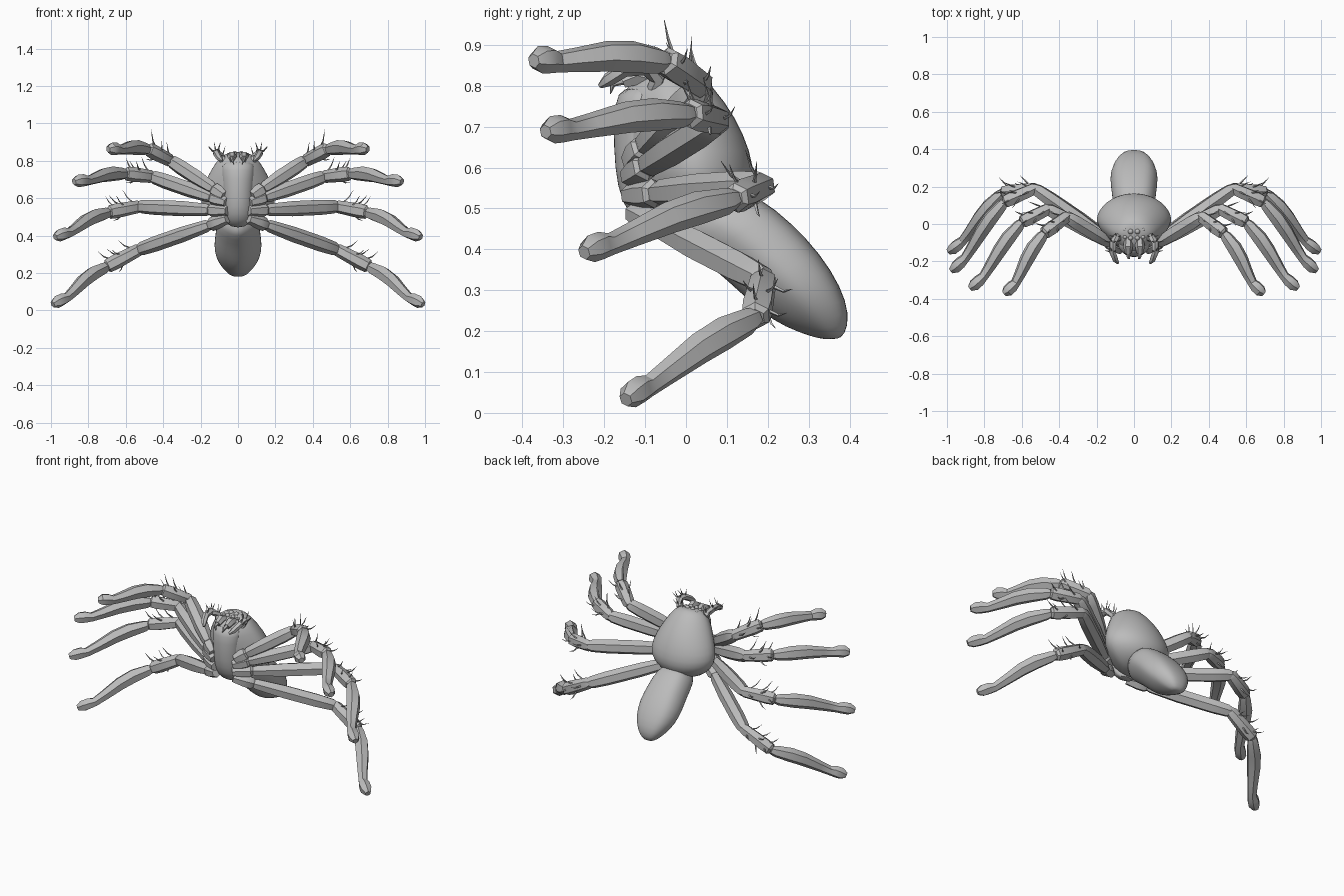
import bpy, bmesh, math, random
from mathutils import Vector

random.seed(4)
cube = bpy.data.objects.get("Cube")
if cube:
    bpy.data.objects.remove(cube)

grey = bpy.data.materials.new("plain grey")
grey.use_nodes = True
grey.diffuse_color = (0.5, 0.5, 0.5, 1)
grey.node_tree.nodes["Principled BSDF"].inputs["Base Color"].default_value = (0.5, 0.5, 0.5, 1)


def add_loft(bm, rings):
    """Skin a closed tube over rings of equal size and cap its ends."""
    loops = [[bm.verts.new(p) for p in ring] for ring in rings]
    n = len(loops[0])
    for a, b in zip(loops, loops[1:]):
        for i in range(n):
            bm.faces.new((a[i], a[(i + 1) % n], b[(i + 1) % n], b[i]))
    bm.faces.new(loops[0][::-1])
    bm.faces.new(loops[-1])


def add_tube(bm, path, radii, sides=6, up=(0, 0.5, 1)):
    """Tube along a path, with a radius at each point."""
    pts = [Vector(p) for p in path]
    rings = []
    for i, p in enumerate(pts):
        t = (pts[min(i + 1, len(pts) - 1)] - pts[max(i - 1, 0)]).normalized()
        u = t.cross(Vector(up)).normalized()
        v = u.cross(t)
        rings.append([p + radii[i] * (u * math.cos(a) + v * math.sin(a))
                      for a in (math.tau * k / sides for k in range(sides))])
    add_loft(bm, rings)


def finish(name, bm, mirror=True, smooth=0, angle=35):
    bmesh.ops.recalc_face_normals(bm, faces=bm.faces)
    mesh = bpy.data.meshes.new(name)
    bm.to_mesh(mesh)
    bm.free()
    mesh.materials.append(grey)
    obj = bpy.data.objects.new(name, mesh)
    bpy.context.collection.objects.link(obj)
    bpy.ops.object.select_all(action='DESELECT')
    obj.select_set(True)
    bpy.context.view_layer.objects.active = obj
    bpy.ops.object.shade_smooth_by_angle(angle=math.radians(angle))
    if smooth:
        sub = obj.modifiers.new("Subdivision", 'SUBSURF')
        sub.levels = sub.render_levels = smooth
    if mirror:
        obj.modifiers.new("Mirror", 'MIRROR')


def body(name, sections, taper, broad=1.0, sides=20):
    """Loft of (back point, belly point, half width) sections.
    taper narrows the belly side, broad below 1 squares the back."""
    bm = bmesh.new()
    rings = []
    for (by, bz), (fy, fz), w in sections:
        back, belly = Vector((0, by, bz)), Vector((0, fy, fz))
        mid, half = (back + belly) / 2, (back - belly) / 2
        ring = []
        for k in range(sides):
            a = math.tau * k / sides
            s, c = math.sin(a), math.cos(a)
            if s > 0:
                c = math.copysign(abs(c) ** broad, c)
            ring.append(mid + half * s + Vector((w * c * (1 + taper * min(s, 0)), 0, 0)))
        rings.append(ring)
    add_loft(bm, rings)
    finish(name, bm, mirror=False, smooth=1, angle=60)


body("carapace", [
    ((-0.01, 0.85), (-0.09, 0.835), 0.05),
    ((0.03, 0.84), (-0.15, 0.80), 0.10),
    ((0.10, 0.76), (-0.165, 0.75), 0.145),
    ((0.145, 0.68), (-0.16, 0.68), 0.185),
    ((0.17, 0.60), (-0.15, 0.60), 0.213),
    ((0.165, 0.54), (-0.13, 0.53), 0.19),
    ((0.12, 0.485), (-0.09, 0.47), 0.12),
    ((0.05, 0.46), (-0.05, 0.45), 0.05)], 0.35)

body("abdomen", [
    ((0.10, 0.56), (-0.03, 0.45), 0.07),
    ((0.18, 0.53), (0.0, 0.40), 0.115),
    ((0.26, 0.465), (0.07, 0.35), 0.12),
    ((0.33, 0.39), (0.13, 0.295), 0.132),
    ((0.38, 0.31), (0.185, 0.245), 0.12),
    ((0.402, 0.24), (0.24, 0.21), 0.085),
    ((0.39, 0.19), (0.31, 0.185), 0.045),
    ((0.37, 0.18), (0.34, 0.18), 0.02)], 0.3, broad=0.65)

# Flat plate between the leg bases
body("breastplate", [
    ((-0.04, 0.44), (-0.09, 0.445), 0.04),
    ((-0.05, 0.48), (-0.14, 0.48), 0.07),
    ((-0.05, 0.55), (-0.17, 0.55), 0.078),
    ((-0.05, 0.65), (-0.178, 0.65), 0.08),
    ((-0.05, 0.76), (-0.178, 0.76), 0.09),
    ((-0.05, 0.80), (-0.155, 0.80), 0.08)], 0.1)


def add_bristle(bm, root, direction, length):
    """Thin spine that bends upwards to a point."""
    d = Vector(direction).normalized()
    bend = Vector((0, 0, 0.25 * length))
    add_tube(bm, [root, root + d * length * 0.5, root + d * length + bend],
             [0.005, 0.0035, 0.0005], 4, up=(0.3, 0.2, 1))


# Legs: hip, knee, shin start and foot tip
legs = {
    "first": [(0.10, -0.12, 0.63), (0.36, 0.04, 0.80), (0.48, -0.05, 0.862), (0.665, -0.36, 0.864)],
    "second": [(0.10, -0.12, 0.59), (0.46, 0.08, 0.715), (0.60, 0.01, 0.732), (0.845, -0.33, 0.692)],
    "third": [(0.10, -0.11, 0.535), (0.53, 0.19, 0.555), (0.69, 0.12, 0.525), (0.945, -0.235, 0.40)],
    "fourth": [(0.10, -0.10, 0.475), (0.53, 0.19, 0.325), (0.70, 0.17, 0.235), (0.958, -0.135, 0.043)],
}
# Shin shape: position along it, outward shift, rise and radius
shin_shape = ((0, 0, 0, 0.024), (0.06, 0.003, 0, 0.033), (0.25, 0.012, 0.008, 0.041),
              (0.45, 0.01, 0.009, 0.039), (0.7, 0, 0, 0.031), (0.85, -0.004, -0.005, 0.027),
              (0.92, 0.003, 0, 0.034), (0.99, 0.012, 0, 0.034), (1.04, 0.022, -0.003, 0.018))
for name, joints in legs.items():
    hip, knee, shin, foot = map(Vector, joints)
    bm = bmesh.new()
    # Hip joint and thigh
    add_tube(bm, [hip.lerp(knee, t) for t in (-0.1, 0.02, 0.1, 0.13)],
             [0.026, 0.037, 0.037, 0.024])
    add_tube(bm, [hip.lerp(knee, t) for t in (0.11, 0.16, 0.45, 0.8, 0.97, 1.02)],
             [0.024, 0.033, 0.041, 0.041, 0.036, 0.024])
    # Knee segment
    add_tube(bm, [knee.lerp(shin, t) for t in (-0.08, 0.02, 0.75, 0.97, 1.03)],
             [0.022, 0.034, 0.040, 0.037, 0.024])
    # Shin with a rounded foot turned outwards
    add_tube(bm, [shin.lerp(foot, t) + Vector((out, 0, rise)) for t, out, rise, r in shin_shape],
             [r for t, out, rise, r in shin_shape])
    finish(name + "_legs", bm)

    # Spines around the knee segment
    bm = bmesh.new()
    axis = (shin - knee).normalized()
    side = axis.cross(Vector((0, 0.5, 1))).normalized()
    top = side.cross(axis)
    for t, angles in ((0.2, (150, 60)), (0.55, (100, -150, 30)), (0.85, (150, 60))):
        for a in angles:
            r = side * math.cos(math.radians(a)) + top * math.sin(math.radians(a))
            add_bristle(bm, knee.lerp(shin, t) + r * 0.032, r + axis * 0.9,
                        random.uniform(0.045, 0.075))
    finish(name + "_leg_bristles", bm)

# Feelers curling forward beside the jaws
bm = bmesh.new()
feeler = [Vector(p) for p in ((0.07, -0.08, 0.78), (0.09, -0.07, 0.82), (0.115, -0.10, 0.845),
                              (0.115, -0.15, 0.84), (0.10, -0.19, 0.815), (0.085, -0.21, 0.80))]
add_tube(bm, feeler, [0.019, 0.021, 0.020, 0.019, 0.017, 0.007], up=(1, 0, 0.2))
for p in feeler[1:4]:
    for d in ((1, 0.2, 0.5), (0.3, 0.6, 1), (-0.5, 0.2, 1)):
        add_bristle(bm, p, d, 0.05)
finish("feelers", bm)

# Jaws and hooked fangs
bm = bmesh.new()
add_tube(bm, [(0.028, -0.06, 0.81), (0.032, -0.12, 0.825), (0.032, -0.155, 0.81)],
         [0.02, 0.026, 0.018])
add_tube(bm, [(0.032, -0.15, 0.815), (0.03, -0.18, 0.805), (0.022, -0.185, 0.78)],
         [0.012, 0.009, 0.001], up=(1, 0, 0))
finish("jaws", bm)

# Eyes in two rows on the crown
bm = bmesh.new()
for x, y, z, r in ((0.018, -0.04, 0.838, 0.015), (0.05, -0.03, 0.832, 0.011),
                   (0.018, -0.075, 0.835, 0.013), (0.048, -0.07, 0.83, 0.011)):
    ball = bmesh.ops.create_uvsphere(bm, u_segments=10, v_segments=7, radius=r)
    bmesh.ops.translate(bm, verts=ball["verts"], vec=(x, y, z))
finish("eyes", bm, angle=60)
